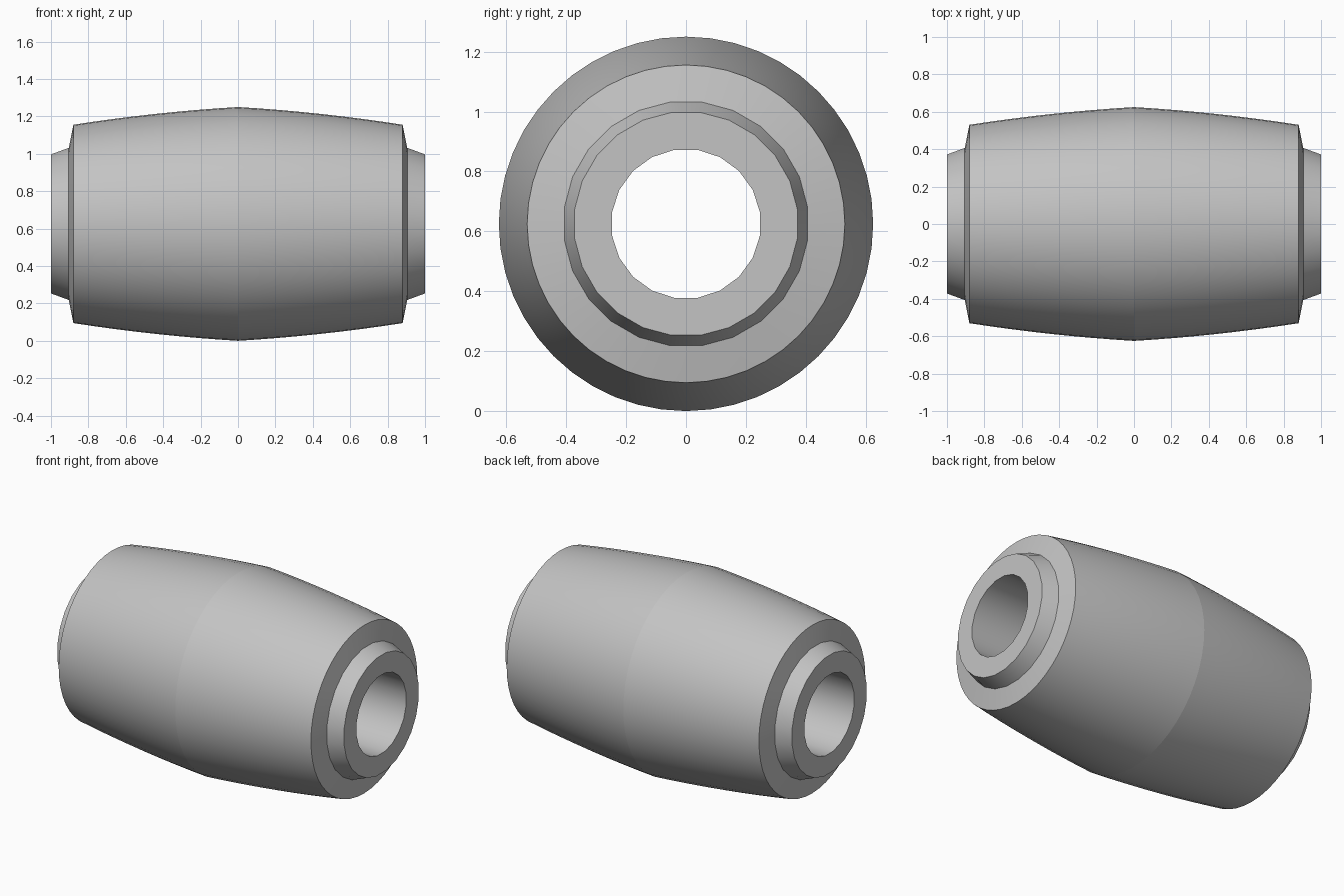
import bpy
import bmesh
from math import cos, sin, tau

cube = bpy.data.objects.get("Cube")
if cube:
    bpy.data.objects.remove(cube, do_unlink=True)

AXIS_Z = 0.625
BODY_SIDES, HUB_SIDES, BORE_SIDES = 48, 24, 20

# Material
grey = bpy.data.materials.new("plain_grey")
grey.use_nodes = True
colour = (0.55, 0.55, 0.55, 1)
grey.diffuse_color = colour
grey.node_tree.nodes["Principled BSDF"].inputs["Base Color"].default_value = colour

# Half profile from the middle to the bore mouth: x, radius, sides
half = []
for i in range(9):
    x = 0.88 * i / 8
    half.append((x, 0.625 - 0.06 * x - 0.054 * x * x, BODY_SIDES))
half += [(0.905, 0.41, HUB_SIDES), (1, 0.375, HUB_SIDES), (1, 0.25, BORE_SIDES)]
profile = [(-x, r, n) for x, r, n in reversed(half[1:])] + half

# Rings around the x axis
bm = bmesh.new()
rings = []
for x, r, n in profile:
    shift = 0 if n == BODY_SIDES else 0.5
    verts = []
    for k in range(n):
        a = tau * (k + shift) / n
        verts.append(bm.verts.new((x, r * cos(a), AXIS_Z + r * sin(a))))
    rings.append([bm.edges.new((verts[k], verts[(k + 1) % n])) for k in range(n)])

# Skin between neighbouring rings, closing through the bore
for i, ring in enumerate(rings):
    bmesh.ops.bridge_loops(bm, edges=ring + rings[(i + 1) % len(rings)])
bmesh.ops.recalc_face_normals(bm, faces=bm.faces[:])

# Smooth shading, kept crisp at the rims and the middle seam
for f in bm.faces:
    f.smooth = True
for (x, r, n), ring in zip(profile, rings):
    if x == 0 or abs(x) > 0.87:
        for e in ring:
            e.smooth = False

mesh = bpy.data.meshes.new("barrel_bushing")
bm.to_mesh(mesh)
bm.free()
mesh.materials.append(grey)
bushing = bpy.data.objects.new("barrel_bushing", mesh)
bpy.context.scene.collection.objects.link(bushing)
